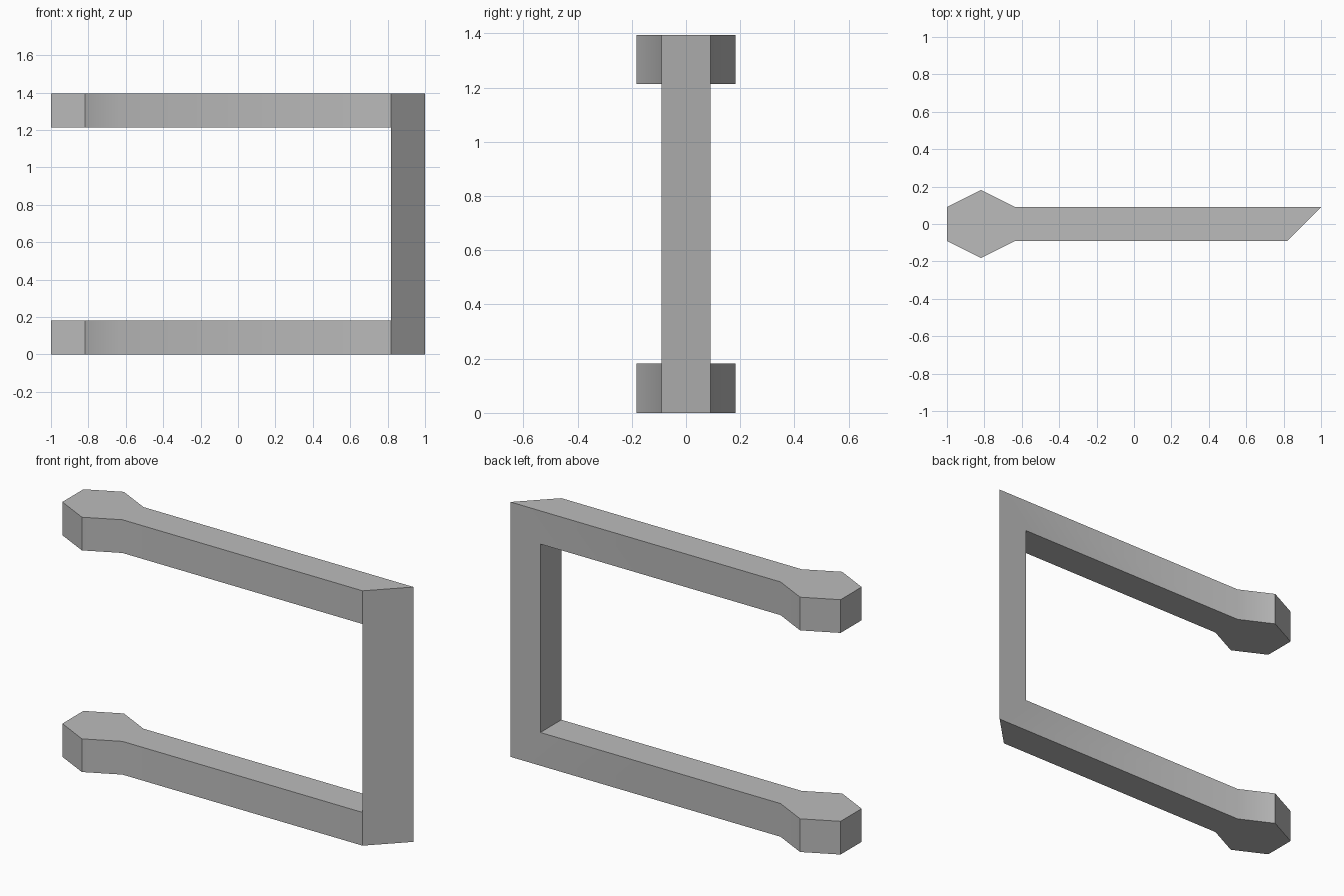
import bpy
import bmesh
import math

default = bpy.data.objects.get("Cube")
if default:
    bpy.data.objects.remove(default, do_unlink=True)

U = 1 / 11                 # half the bar thickness
HEIGHT = 1.395
LEVELS = [0, 2 * U, HEIGHT - 2 * U, HEIGHT]
POST_X = 1 - 2 * U         # inner face of the upright

# Plan outlines: bar with hexagonal knob, and the triangular upright
half = [(-1, U), (-1 + 2 * U, 2 * U), (-1 + 4 * U, U), (POST_X, U)]
arm = half + [(x, -y) for x, y in reversed(half)]
post = [(POST_X, U), (POST_X, -U), (1, U)]

bm = bmesh.new()
verts = {}


def vert(x, y, z):
    key = (round(x, 4), round(y, 4), round(z, 4))
    if key not in verts:
        verts[key] = bm.verts.new(key)
    return verts[key]


def toggle_face(corners):
    """Add a face, or drop it where two solids touch."""
    existing = bm.faces.get(corners)
    if existing:
        bm.faces.remove(existing)
    else:
        bm.faces.new(corners)


def prism(outline, z0, z1):
    low = [vert(x, y, z0) for x, y in outline]
    high = [vert(x, y, z1) for x, y in outline]
    toggle_face(low)
    toggle_face(high)
    for i in range(len(outline)):
        j = (i + 1) % len(outline)
        toggle_face([low[i], low[j], high[j], high[i]])


# Upright runs the full height, arms fill the bottom and top levels
for z0, z1 in zip(LEVELS, LEVELS[1:]):
    prism(post, z0, z1)
for z0, z1 in (LEVELS[:2], LEVELS[2:]):
    prism(arm, z0, z1)

# Merge flat regions into single faces
bmesh.ops.recalc_face_normals(bm, faces=bm.faces)
bmesh.ops.dissolve_limit(bm, angle_limit=math.radians(1),
                         verts=bm.verts, edges=bm.edges)

mesh = bpy.data.meshes.new("bracket_frame")
bm.to_mesh(mesh)
bm.free()
frame = bpy.data.objects.new("bracket_frame", mesh)
bpy.context.collection.objects.link(frame)

# Plain grey
grey = bpy.data.materials.new("plain_grey")
grey.use_nodes = True
colour = (0.5, 0.5, 0.5, 1)
grey.diffuse_color = colour
grey.node_tree.nodes["Principled BSDF"].inputs["Base Color"].default_value = colour
mesh.materials.append(grey)

# Soft blend from bar into knob, other edges crisp
bpy.ops.object.select_all(action="DESELECT")
frame.select_set(True)
bpy.context.view_layer.objects.active = frame
bpy.ops.object.shade_smooth_by_angle(angle=math.radians(30))
